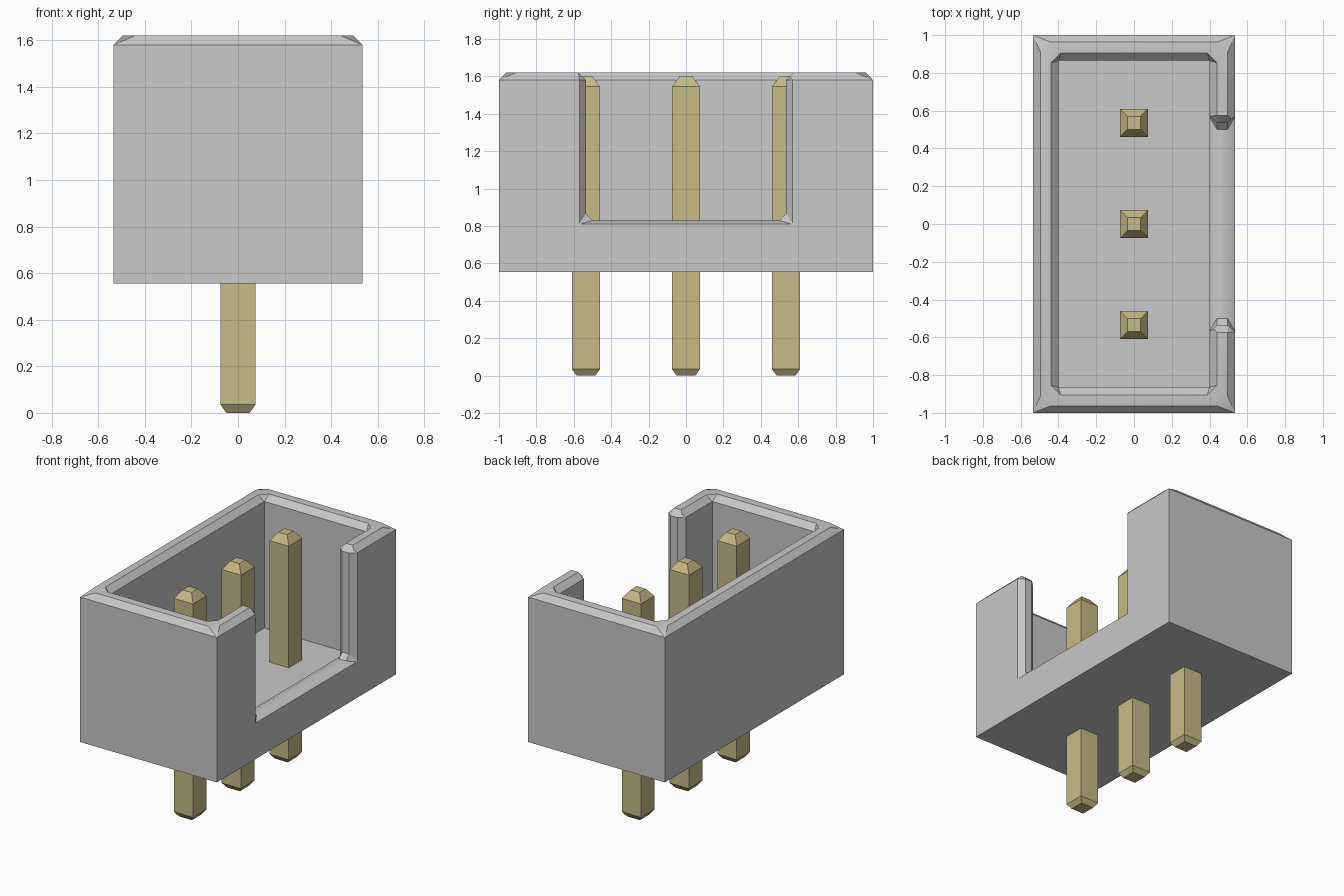
import bpy
import bmesh
import math

old = bpy.data.objects.get("Cube")
if old:
    bpy.data.objects.remove(old)


def material(name, colour):
    mat = bpy.data.materials.new(name)
    mat.use_nodes = True
    mat.diffuse_color = (*colour, 1)
    mat.node_tree.nodes["Principled BSDF"].inputs["Base Color"].default_value = (*colour, 1)
    return mat


def loft(name, rings, mat=None):
    """Closed solid through equal-length rings, capped at both ends."""
    bm = bmesh.new()
    loops = [[bm.verts.new(p) for p in ring] for ring in rings]
    count = len(rings[0])
    for a, b in zip(loops, loops[1:]):
        for i in range(count):
            j = (i + 1) % count
            bm.faces.new((a[i], a[j], b[j], b[i]))
    bm.faces.new(loops[0])
    bm.faces.new(loops[-1])
    bmesh.ops.remove_doubles(bm, verts=bm.verts, dist=1e-5)
    bmesh.ops.recalc_face_normals(bm, faces=bm.faces)
    mesh = bpy.data.meshes.new(name)
    bm.to_mesh(mesh)
    bm.free()
    obj = bpy.data.objects.new(name, mesh)
    bpy.context.collection.objects.link(obj)
    if mat:
        mesh.materials.append(mat)
    return obj


def rect(hx, hy, z, cut=0.0):
    """Rectangle ring with optional clipped corners, always eight points."""
    pts = []
    for sx, sy in ((1, 1), (-1, 1), (-1, -1), (1, -1)):
        pair = [(sx * hx, sy * (hy - cut), z), (sx * (hx - cut), sy * hy, z)]
        pts += pair if sx * sy > 0 else pair[::-1]
    return pts


grey = material("grey plastic", (0.58, 0.58, 0.58))
brass = material("pale brass", (0.58, 0.49, 0.24))

BASE, FLOOR, EDGE, TOP = 0.555, 0.685, 1.58, 1.62

# Open box housing with chamfered rim
housing = loft("housing", [
    rect(0.535, 1.0, BASE),
    rect(0.535, 1.0, EDGE),
    rect(0.495, 0.963, TOP, 0.054),
    rect(0.44, 0.905, TOP, 0.052),
    rect(0.40, 0.865, EDGE),
    rect(0.40, 0.865, FLOOR),
], grey)


# Slot in the left wall, narrowing to a ridge in the wall's middle
def slot(x, half, bottom, corner):
    side = [(0.575, 1.8), (0.575, TOP), (half, EDGE),
            (half, bottom + corner), (half - corner, bottom)]
    return [(x, y, z) for y, z in side] + [(x, -y, z) for y, z in reversed(side)]


wide, narrow = (0.57, 0.81, 0.004), (0.535, 0.83, 0.035)
cutter = loft("slot_cutter", [
    slot(0.7, *wide), slot(0.535, *wide), slot(0.495, *narrow),
    slot(0.44, *narrow), slot(0.40, *wide), slot(0.2, *wide)])
cutter.hide_render = True

mod = housing.modifiers.new("slot", "BOOLEAN")
mod.operation = "DIFFERENCE"
mod.solver = "EXACT"
mod.object = cutter
bpy.context.view_layer.objects.active = housing
housing.select_set(True)
bpy.ops.object.modifier_apply(modifier=mod.name)
bpy.data.objects.remove(cutter)
bpy.ops.object.shade_smooth_by_angle(angle=math.radians(29))

# Three square pins with tapered ends
for label, y in (("front", -0.535), ("middle", 0), ("back", 0.535)):
    pin = loft(label + "_pin", [
        rect(h, h, z) for h, z in
        ((0.05, 0), (0.075, 0.035), (0.075, 1.545), (0.035, 1.6))], brass)
    pin.location.y = y
